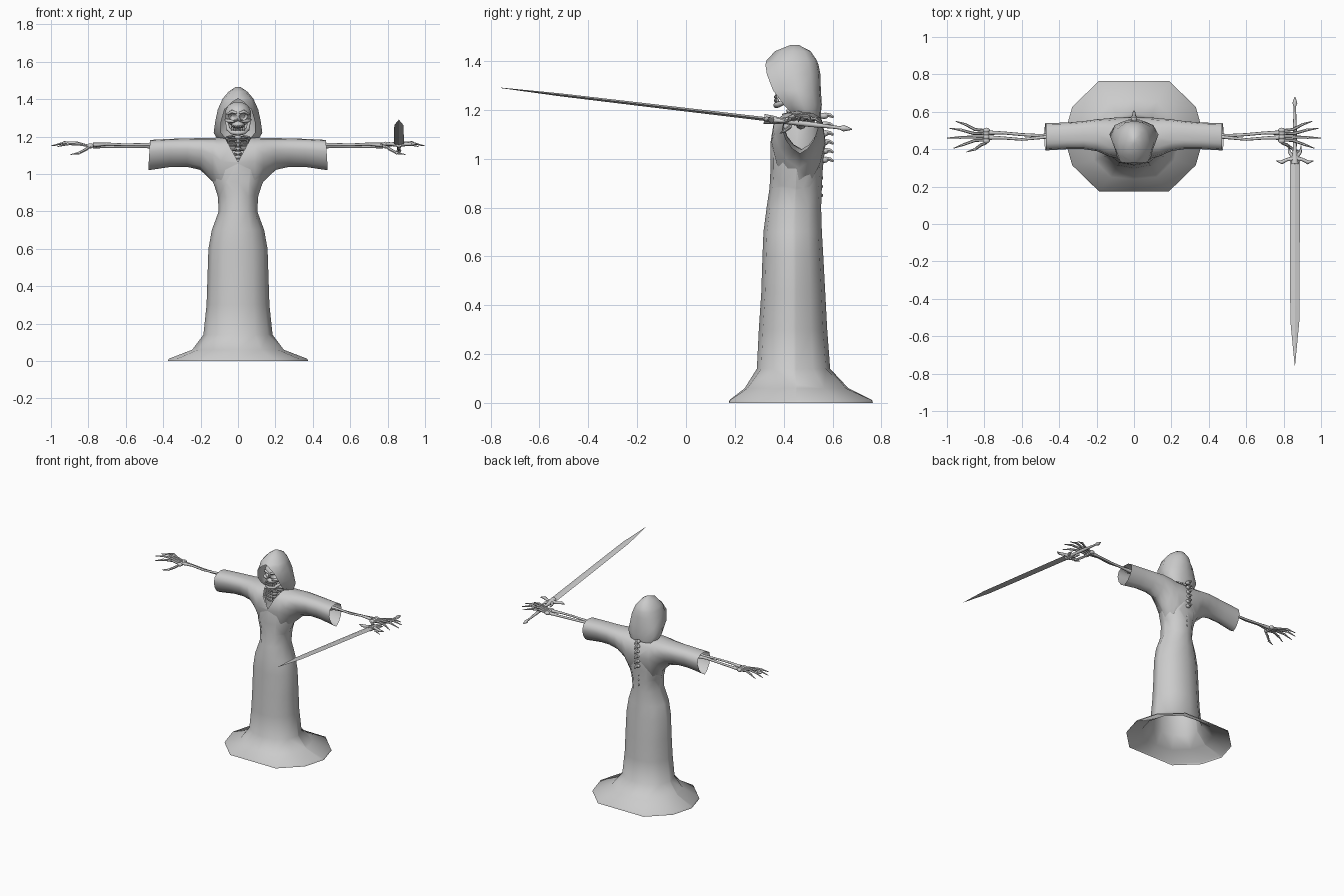
import bpy, bmesh, math
from mathutils import Vector, Matrix

if "Cube" in bpy.data.objects:
    bpy.data.objects.remove(bpy.data.objects["Cube"])

GREY = bpy.data.materials.new("plain_grey")
GREY.diffuse_color = (0.6, 0.6, 0.6, 1)
GREY.use_nodes = True
GREY.node_tree.nodes["Principled BSDF"].inputs["Base Color"].default_value = GREY.diffuse_color


def finish(name, bm, angle=50):
    bmesh.ops.remove_doubles(bm, verts=bm.verts, dist=0.0004)
    bmesh.ops.recalc_face_normals(bm, faces=bm.faces)
    me = bpy.data.meshes.new(name)
    bm.to_mesh(me)
    bm.free()
    me.materials.append(GREY)
    ob = bpy.data.objects.new(name, me)
    bpy.context.collection.objects.link(ob)
    bpy.ops.object.select_all(action='DESELECT')
    ob.select_set(True)
    bpy.context.view_layer.objects.active = ob
    bpy.ops.object.shade_smooth_by_angle(angle=math.radians(angle))
    return ob


def loft(bm, rings, wrap=True, caps=False):
    vs = [[bm.verts.new(p) for p in r] for r in rings]
    n = len(vs[0])
    for a, b in zip(vs, vs[1:]):
        for i in range(n if wrap else n - 1):
            j = (i + 1) % n
            bm.faces.new((a[i], a[j], b[j], b[i]))
    if caps:
        bm.faces.new(vs[0])
        bm.faces.new(vs[-1])


def tube(bm, pts, radii, sides=8):
    pts = [Vector(p) for p in pts]
    rings = []
    for i, p in enumerate(pts):
        d = pts[min(i + 1, len(pts) - 1)] - pts[max(i - 1, 0)]
        q = d.to_track_quat('Z', 'Y')
        rings.append([p + q @ Vector((radii[i] * math.cos(t), radii[i] * math.sin(t), 0))
                      for t in (2 * math.pi * k / sides for k in range(sides))])
    loft(bm, rings, caps=True)


def ball(bm, c, s, sub=2):
    m = Matrix.Translation(c) @ Matrix.Diagonal((*s, 1))
    return bmesh.ops.create_icosphere(bm, subdivisions=sub, radius=1, matrix=m)['verts']


def cut_neckline(bm):
    # open a V at the front of the chest
    bmesh.ops.recalc_face_normals(bm, faces=bm.faces)
    for no, co in (((1, 0, -.54), (0, 0, 1.065)), ((-1, 0, -.54), (0, 0, 1.065)),
                   ((0, 1, 0), (0, .45, 0))):
        bmesh.ops.bisect_plane(bm, geom=bm.verts[:] + bm.edges[:] + bm.faces[:],
                               plane_co=co, plane_no=no)
    gone = []
    for f in bm.faces:
        c = f.calc_center_median()
        if c.y < .45 and abs(c.x) < .54 * (c.z - 1.065):
            gone.append(f)
    bmesh.ops.delete(bm, geom=gone, context='FACES')


# robe skirt and torso: height, half width, front y, back y
levels = [(0, .375, .175, .765), (.012, .37, .178, .762), (.06, .245, .24, .665),
          (.14, .185, .29, .59), (.3, .168, .298, .578), (.45, .163, .308, .57),
          (.6, .158, .313, .562), (.7, .14, .317, .556), (.8, .103, .33, .553),
          (.88, .108, .342, .556), (.96, .133, .346, .56), (1.05, .138, .346, .57),
          (1.14, .12, .365, .56)]
rings = []
for z, hx, y0, y1 in levels:
    k = max(0, 1 - z / .14)          # the hem is more angular than the body
    q = [(1, 0), (.86 + .02 * k, .53), (.5, .88 + .12 * k), (0, 1)]
    q += [(-x, y) for x, y in q[-2::-1]]
    q += [(x, -y) for x, y in q[-2:0:-1]]
    rings.append([(x * hx, (y0 + y1) / 2 + y * (y1 - y0) / 2, z) for x, y in q])
bm = bmesh.new()
loft(bm, rings)
cut_neckline(bm)
finish("robe_body", bm, 65)

# shoulders and sleeves in one span: x, low z, high z, front y, back y
half = [(.0, .84, 1.195, .345, .572), (.09, .86, 1.195, .35, .57),
        (.135, .96, 1.193, .362, .565), (.2, 1.022, 1.192, .39, .56),
        (.27, 1.038, 1.19, .4, .55), (.36, 1.037, 1.188, .4, .542),
        (.475, 1.02, 1.182, .393, .54)]
span = [(-s[0], *s[1:]) for s in half[:0:-1]] + half
egg = [(0, 0), (.45, .13), (.8, .35), (1, .62), (.9, .86), (.5, .97), (0, 1)]
egg += [(-u, v) for u, v in egg[-2:0:-1]]
bm = bmesh.new()
loft(bm, [[(x + (.01 * (.5 - v) * x / .475), (a + b) / 2 + u * (b - a) / 2, lo + v * (hi - lo))
           for u, v in egg] for x, lo, hi, a, b in span])
cut_neckline(bm)
finish("robe_sleeves", bm, 65)

# hood: height, opening half width, opening y, half width, back y
hood = [(1.17, .05, .45, .1, .55), (1.22, .09, .4, .13, .556), (1.28, .09, .356, .122, .552),
        (1.345, .072, .331, .108, .55), (1.385, .03, .325, .09, .542), (1.403, 0, .33, .082, .535),
        (1.44, 0, .365, .05, .51), (1.466, 0, .43, .012, .46)]
rings = []
for z, fx, fy, hx, yb in hood:
    d = yb - fy
    h = [(fx, fy), (max(hx * .82, fx), fy + .2 * d), (hx, fy + .5 * d),
         (hx * .8, fy + .82 * d), (hx * .4, fy + .97 * d)]
    rings.append([(x, y, z) for x, y in h] + [(0, yb, z)] + [(-x, y, z) for x, y in h[::-1]])
bm = bmesh.new()
loft(bm, rings, wrap=False)
bmesh.ops.contextual_create(bm, geom=[v for v in bm.verts if v.co.z > 1.46])
finish("hood", bm, 55)

# skull with pressed-in eye sockets and nose
bm = bmesh.new()
for v in ball(bm, (0, .445, 1.318), (.07, .083, .068), 4):
    p = v.co
    if p.y < .44:
        for cx, cz, r, depth in ((.028, 1.307, .021, .035), (-.028, 1.307, .021, .035),
                                 (0, 1.276, .012, .025)):
            e = math.hypot(p.x - cx, p.z - cz) / r
            if e < 1:
                p.y += depth * min(1, 2 * (1 - e))
ball(bm, (0, .405, 1.263), (.036, .04, .022))
for s in (-1, 1):
    tube(bm, [(s * .02, .368, 1.28), (s * .05, .385, 1.283), (s * .068, .44, 1.29)],
         [.006, .011, .006])
    tube(bm, [(s * .006, .364, 1.325), (s * .032, .368, 1.334), (s * .058, .395, 1.32)],
         [.006, .009, .006])
    for i in range(4):                # teeth
        x = s * (.005 + .0095 * i)
        for z in (1.238, 1.252):
            ball(bm, (x, .365 + 9 * x * x, z), (.0045, .006, .008), 1)
tube(bm, [(-.06, .45, 1.28), (-.052, .42, 1.24), (-.03, .38, 1.222), (0, .37, 1.219),
          (.03, .38, 1.222), (.052, .42, 1.24), (.06, .45, 1.28)],
     [.008, .011, .012, .013, .012, .011, .008])
finish("skull", bm)

# neck, ribs and the knobs of the spine at the back
bm = bmesh.new()
for i in range(8):
    ball(bm, (0, .43, 1.07 + .021 * i), (.02, .02, .012))
tube(bm, [(0, .43, 1.05), (0, .43, 1.24)], [.013, .013])
finish("neck", bm)
bm = bmesh.new()
for i in range(4):
    z, w = 1.105 + .025 * i, .088 - .008 * i
    for s in (-1, 1):
        tube(bm, [(s * w * math.sin(t), .46 - .062 * math.cos(t), z + .012 * (1 - math.cos(t)))
                  for t in (.1 + .5 * k for k in range(7))], [.006] * 7, 6)
finish("ribs", bm)
bm = bmesh.new()
for i in range(6):
    z = .995 + .036 * i
    ball(bm, (0, .565, z), (.017, .02, .013))
    tube(bm, [(0, .57, z + .004), (0, .59, z + .002), (0, .604, z - .006)], [.011, .009, .005], 6)
for i in range(4):
    ball(bm, (0, .553, .85 + .036 * i), (.006, .008, .01), 1)
finish("spine", bm)

# arms and hands, the same on both sides
fingers = [[(.85, .505, 1.16), (.9, .532, 1.163), (.955, .55, 1.148)],
           [(.86, .485, 1.165), (.925, .503, 1.167), (.988, .512, 1.15)],
           [(.86, .465, 1.165), (.93, .463, 1.167), (1.0, .46, 1.15)],
           [(.85, .447, 1.16), (.91, .425, 1.16), (.965, .405, 1.146)],
           [(.815, .425, 1.13), (.85, .4, 1.112), (.895, .385, 1.104)]]
for s, side in ((-1, "right"), (1, "left")):
    bm = bmesh.new()
    flip = lambda pts: [(s * x, y, z) for x, y, z in pts]
    tube(bm, flip([(.13, .47, 1.14), (.2, .47, 1.145), (.4, .46, 1.15), (.45, .46, 1.15)]),
         [.02, .012, .011, .018])
    tube(bm, flip([(.43, .455, 1.155), (.47, .465, 1.158), (.6, .452, 1.156), (.7, .46, 1.16),
                   (.775, .462, 1.155)]), [.012, .009, .007, .008, .012])
    tube(bm, flip([(.43, .475, 1.145), (.5, .472, 1.148), (.6, .478, 1.146), (.7, .487, 1.147),
                   (.775, .488, 1.148)]), [.013, .009, .008, .008, .012])
    finish(side + "_arm_bones", bm)
    bm = bmesh.new()
    for y in (.445, .465, .485, .5):
        ball(bm, (s * .79, y, 1.15), (.02, .015, .014))
    for i, f in enumerate(fingers):
        root = (.79, .5 - .017 * i, 1.148)
        tube(bm, flip([root] + f), [.007, .0085, .007, .002], 6)
        for p in flip(f[:2]):
            ball(bm, p, (.011, .009, .009), 1)
    finish(side + "_hand", bm)


# sword held in the hand, rising slightly toward the tip
def on_axis(y, dx=0, dz=0):
    return (.86 + dx, y, 1.165 + .118 * (.3 - y) + dz)


bm = bmesh.new()
loft(bm, [[on_axis(y, w), on_axis(y, 0, t), on_axis(y, -w), on_axis(y, 0, -t)]
          for y, w, t in ((.34, .027, .008), (-.2, .026, .007), (-.52, .024, .006),
                          (-.757, .001, .001))], caps=True)
finish("sword_blade", bm, 20)
bm = bmesh.new()
tube(bm, [on_axis(y) for y in (.32, .36, .4, .5, .6, .63, .645, .66, .68)],
     [.02, .017, .01, .011, .007, .007, .013, .009, .002])
finish("sword_handle", bm)
bm = bmesh.new()
for s in (-1, 1):
    tube(bm, [on_axis(.35), on_axis(.345, s * .04), on_axis(.33, s * .07), on_axis(.338, s * .1)],
         [.016, .009, .011, .002])
    tube(bm, [on_axis(.36, s * .01), on_axis(.385, s * .03), on_axis(.42, s * .034)],
         [.012, .008, .002])
finish("sword_guard", bm)
